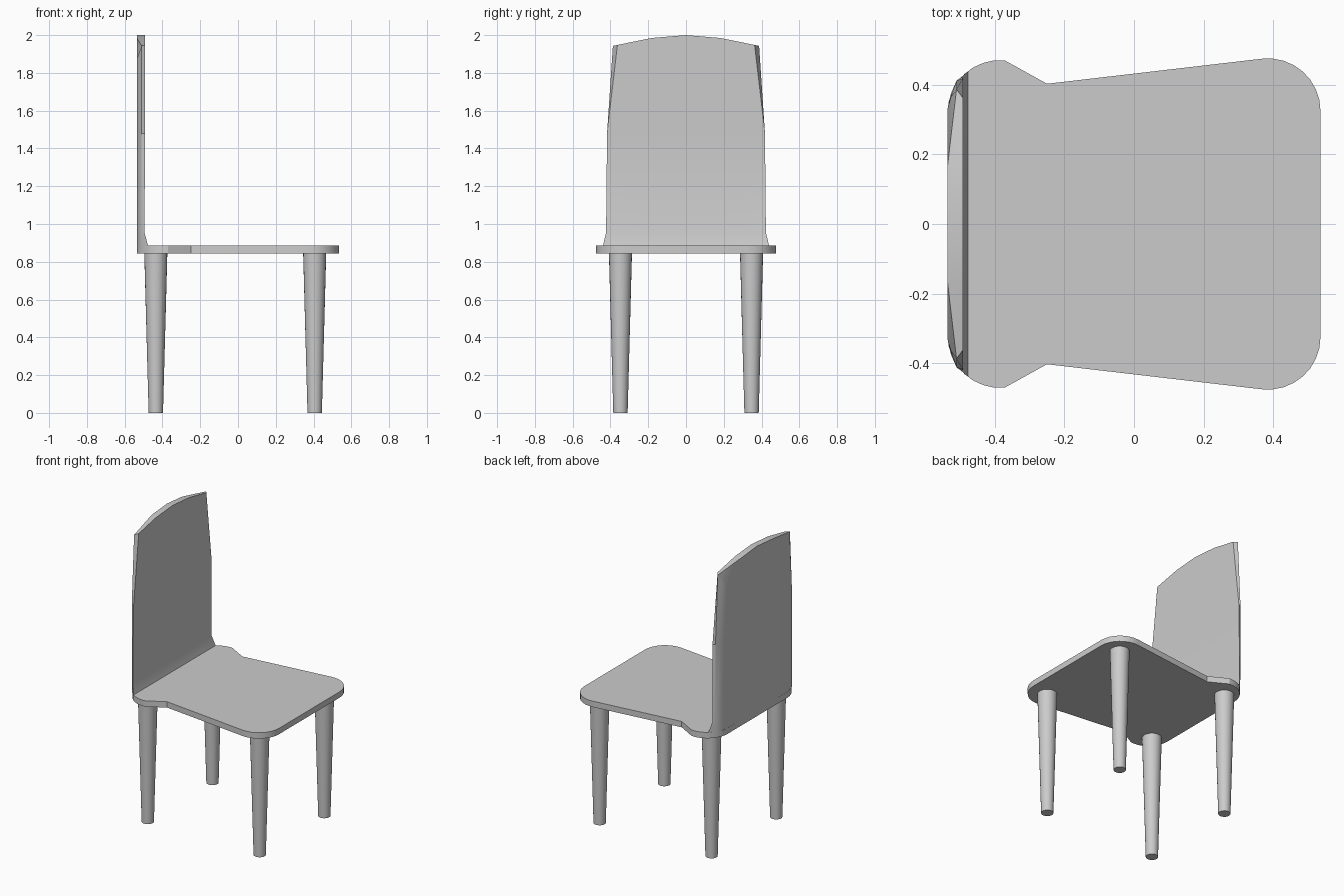
import bpy, bmesh
from math import sin, cos, radians

if "Cube" in bpy.data.objects:
    bpy.data.objects.remove(bpy.data.objects["Cube"])

def make_object(name, bm):
    bmesh.ops.recalc_face_normals(bm, faces=bm.faces)
    mesh = bpy.data.meshes.new(name)
    bm.to_mesh(mesh)
    bm.free()
    ob = bpy.data.objects.new(name, mesh)
    bpy.context.collection.objects.link(ob)
    bpy.ops.object.select_all(action='DESELECT')
    bpy.context.view_layer.objects.active = ob
    ob.select_set(True)
    bpy.ops.object.shade_smooth_by_angle(angle=radians(25))
    return ob

def arc(cx, cy, r, a0, a1, n=8):
    angles = [radians(a0 + (a1 - a0) * i / n) for i in range(n + 1)]
    return [(cx + r * cos(a), cy + r * sin(a)) for a in angles]

# Seat: rounded corners with a waist just in front of the backrest
half = (arc(0.385, 0.325, 0.151, 0, 97) + [(-0.25, 0.403)]
        + arc(-0.385, 0.32, 0.151, 85, 180))
outline = half + [(x, -y) for x, y in reversed(half)]
bm = bmesh.new()
face = bm.faces.new([bm.verts.new((x, y, 0.845)) for x, y in outline])
ext = bmesh.ops.extrude_face_region(bm, geom=[face])
bmesh.ops.translate(bm, vec=(0, 0, 0.04),
                    verts=[g for g in ext['geom'] if isinstance(g, bmesh.types.BMVert)])
make_object("seat", bm)

# Backrest: half loft of horizontal sections, front centre round to rear centre
def section(z, front_x, front_y, side_y):
    return [(front_x, 0, z), (front_x, 0.18, z), (front_x, front_y, z),
            (-0.51, side_y, z), (-0.526, 0.375, z), (-0.535, 0.33, z),
            (-0.536, 0.165, z), (-0.536, 0, z)]

top = [(-0.492, 0, 2.0), (-0.492, 0.18, 1.985), (-0.492, 0.363, 1.948),
       (-0.51, 0.387, 1.943), (-0.526, 0.365, 1.90), (-0.536, 0.33, 1.87),
       (-0.536, 0.165, 1.985), (-0.536, 0, 2.0)]
levels = [section(0.88, -0.475, 0.441, 0.408), section(0.955, -0.495, 0.423, 0.41),
          section(1.48, -0.492, 0.418, 0.412), top]
bm = bmesh.new()
rings = [[bm.verts.new(p) for p in ring] for ring in levels]
for a, b in zip(rings, rings[1:]):
    for i in range(7):
        bm.faces.new((a[i], a[i + 1], b[i + 1], b[i]))
bm.faces.new(rings[0][::-1])
for ids in ((0, 1, 6, 7), (1, 2, 3, 6), (3, 4, 5, 6)):
    bm.faces.new([rings[-1][i] for i in ids])
# Mirror to the other side
geo = bm.verts[:] + bm.edges[:] + bm.faces[:]
bmesh.ops.mirror(bm, geom=geo, axis='Y', merge_dist=0.0005)
bmesh.ops.remove_doubles(bm, verts=bm.verts, dist=0.0005)
make_object("backrest", bm)

# Four tapered round legs
for end, x in (("front", 0.406), ("rear", -0.435)):
    for side, y in (("right", -0.347), ("left", 0.347)):
        bm = bmesh.new()
        bmesh.ops.create_cone(bm, cap_ends=True, segments=24,
                              radius1=0.038, radius2=0.061, depth=0.845)
        bmesh.ops.translate(bm, verts=bm.verts, vec=(x, y, 0.4225))
        make_object(f"{end}_{side}_leg", bm)
